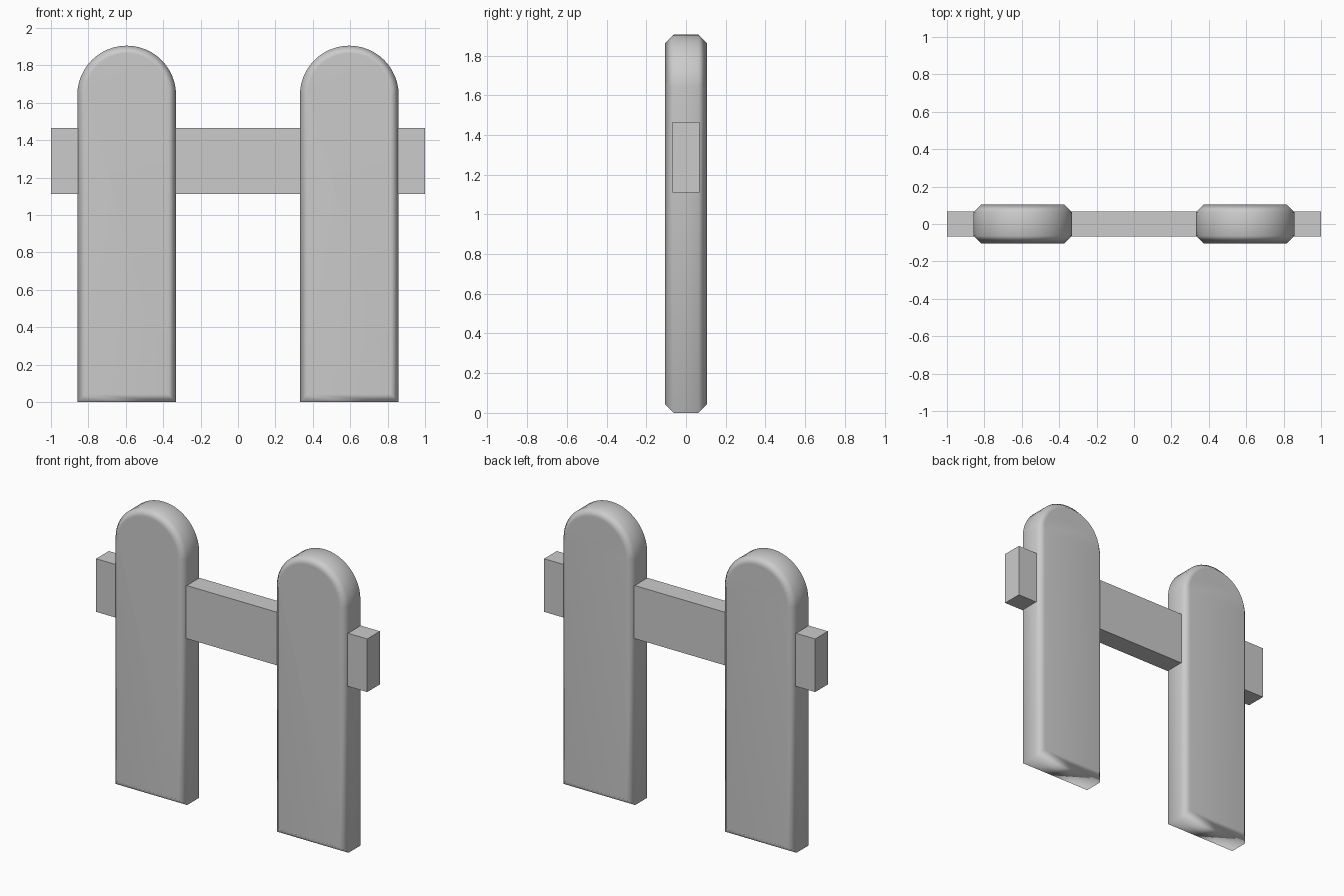
import bpy, bmesh, math

if "Cube" in bpy.data.objects:
    bpy.data.objects.remove(bpy.data.objects["Cube"])

R, HEIGHT, DEPTH, CH = 0.264, 1.905, 0.105, 0.042
SEG = 24


def arch_outline(inset):
    """Round-topped board outline, shrunk by inset."""
    r, zc = R - inset, HEIGHT - R
    pts = [(-r, inset), (r, inset)]
    for i in range(SEG + 1):
        a = math.pi * i / SEG
        pts.append((r * math.cos(a), zc + r * math.sin(a)))
    return pts


def picket(name, x):
    bm = bmesh.new()
    rings = []
    # chamfered front, straight sides, chamfered back
    for y, inset in ((-DEPTH, CH), (-DEPTH + CH, 0), (DEPTH - CH, 0), (DEPTH, CH)):
        rings.append([bm.verts.new((px, y, pz)) for px, pz in arch_outline(inset)])
    for a, b in zip(rings, rings[1:]):
        n = len(a)
        for i in range(n):
            j = (i + 1) % n
            bm.faces.new((a[i], a[j], b[j], b[i]))
    bm.faces.new(rings[0])
    bm.faces.new(rings[-1])
    bmesh.ops.recalc_face_normals(bm, faces=bm.faces[:])
    me = bpy.data.meshes.new(name)
    bm.to_mesh(me)
    bm.free()
    ob = bpy.data.objects.new(name, me)
    bpy.context.collection.objects.link(ob)
    ob.location.x = x
    bpy.ops.object.select_all(action='DESELECT')
    ob.select_set(True)
    bpy.context.view_layer.objects.active = ob
    bpy.ops.object.shade_smooth_by_angle(angle=math.radians(60))
    # keeps the broad faces flat while the chamfers blend
    mod = ob.modifiers.new("weighted_normals", 'WEIGHTED_NORMAL')
    mod.keep_sharp = True


# two upright boards
picket("left_picket", -0.595)
picket("right_picket", 0.595)

# horizontal rail through both boards
bpy.ops.mesh.primitive_cube_add(size=1, location=(0, 0, 1.288))
rail = bpy.context.object
rail.name = "rail"
rail.scale = (2.0, 0.134, 0.354)
